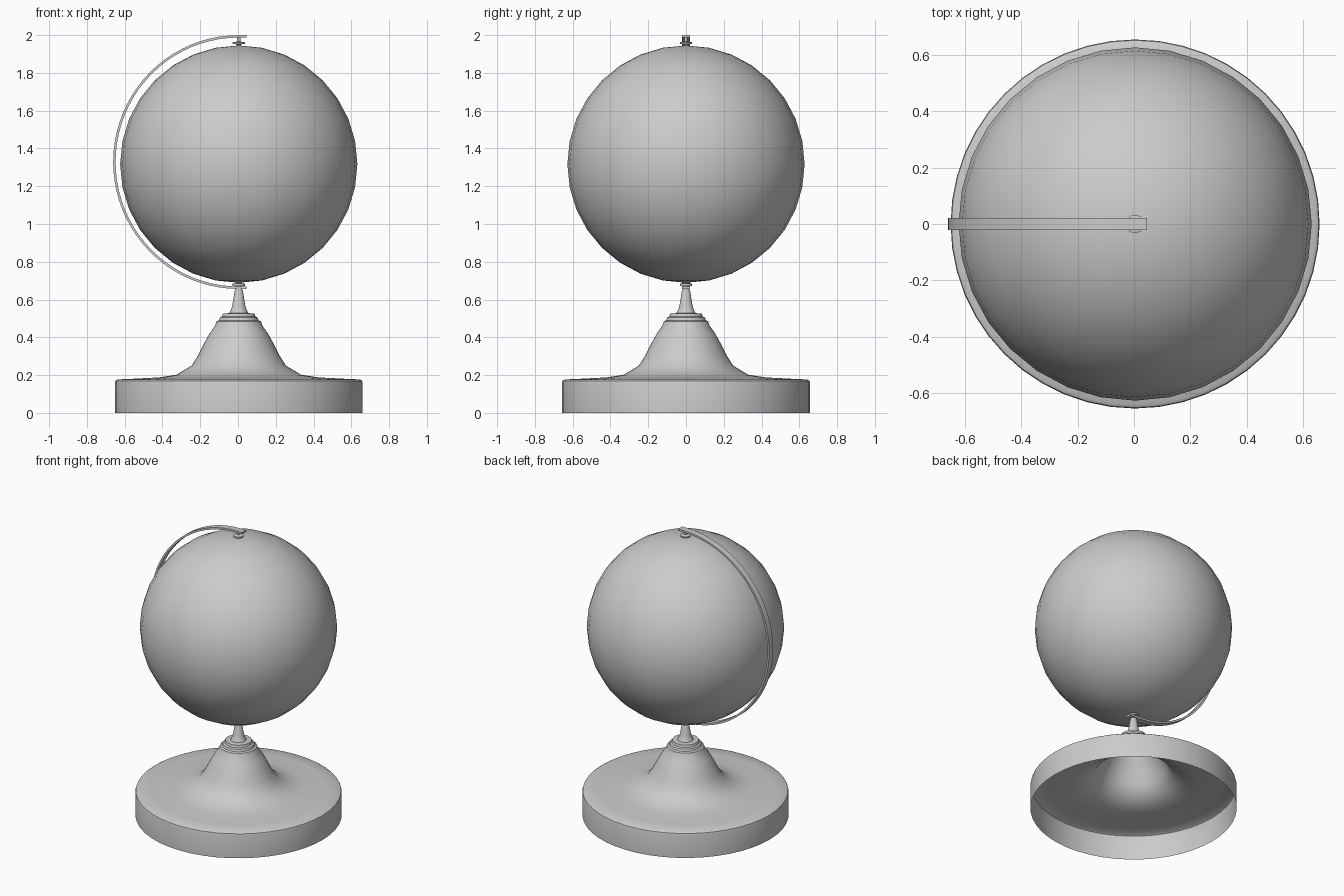
import bpy, bmesh, math

if "Cube" in bpy.data.objects:
    bpy.data.objects.remove(bpy.data.objects["Cube"])

CX = 0.004  # common vertical axis


def finish(name, bm, angle=35):
    bmesh.ops.recalc_face_normals(bm, faces=bm.faces[:])
    me = bpy.data.meshes.new(name)
    bm.to_mesh(me)
    bm.free()
    ob = bpy.data.objects.new(name, me)
    bpy.context.collection.objects.link(ob)
    ob.location.x = CX
    bpy.ops.object.select_all(action='DESELECT')
    ob.select_set(True)
    bpy.context.view_layer.objects.active = ob
    bpy.ops.object.shade_smooth_by_angle(angle=math.radians(angle))
    return ob


def lathe(name, profile, n):
    bm = bmesh.new()
    vs = [bm.verts.new((r, 0, z)) for r, z in profile]
    es = [bm.edges.new(p) for p in zip(vs, vs[1:])]
    bmesh.ops.spin(bm, geom=vs + es, axis=(0, 0, 1), cent=(0, 0, 0),
                   angle=math.tau, steps=n, use_duplicate=False)
    bmesh.ops.remove_doubles(bm, verts=bm.verts[:], dist=1e-5)
    return finish(name, bm)


# Hollow base with flared pedestal and spindle, open underneath
lathe("base", [(0.656, 0), (0.656, 0.16), (0.653, 0.17), (0.642, 0.177),
               (0.55, 0.181), (0.42, 0.188), (0.33, 0.202), (0.25, 0.25),
               (0.215, 0.305), (0.185, 0.365), (0.155, 0.42), (0.125, 0.462),
               (0.118, 0.485), (0.105, 0.49), (0.1, 0.505), (0.088, 0.51),
               (0.084, 0.526), (0.05, 0.528), (0.042, 0.545), (0.035, 0.565),
               (0.022, 0.645), (0.016, 0.66), (0, 0.66)], 48)

# Globe ball
bm = bmesh.new()
bmesh.ops.create_uvsphere(bm, u_segments=32, v_segments=16, radius=0.628)
ball = finish("globe_ball", bm)
ball.location.z = 1.317

# Pivot pins with collars at both poles
lathe("upper_pivot", [(0, 1.94), (0.012, 1.94), (0.012, 1.951), (0.032, 1.953),
                      (0.032, 1.962), (0.009, 1.966), (0.009, 1.988), (0, 1.988)], 24)
lathe("lower_pivot", [(0, 0.66), (0.014, 0.66), (0.014, 0.671), (0.032, 0.673),
                      (0.032, 0.684), (0.014, 0.687), (0.014, 0.695), (0, 0.695)], 24)

# Half-circle meridian strap with short straight ends
N, W, T, CZ = 40, 0.022, 0.013, 1.328
path = [(0.042, 0, 0, 1)]
path += [(0, -math.sin(a), 0, math.cos(a)) for a in (math.pi * i / N for i in range(N + 1))]
path += [(0.042, 0, 0, -1)]
bm = bmesh.new()
rings = []
for off, sx, _, sz in path:
    ring = []
    for t, y in ((0, -W), (0, W), (T, W), (T, -W)):
        ring.append(bm.verts.new((off + sx * (0.665 - t), y, CZ + sz * (0.672 - t))))
    rings.append(ring)
for a, b in zip(rings, rings[1:]):
    for i in range(4):
        j = (i + 1) % 4
        bm.faces.new((a[i], a[j], b[j], b[i]))
bm.faces.new(rings[0])
bm.faces.new(rings[-1])
finish("meridian_strap", bm)
